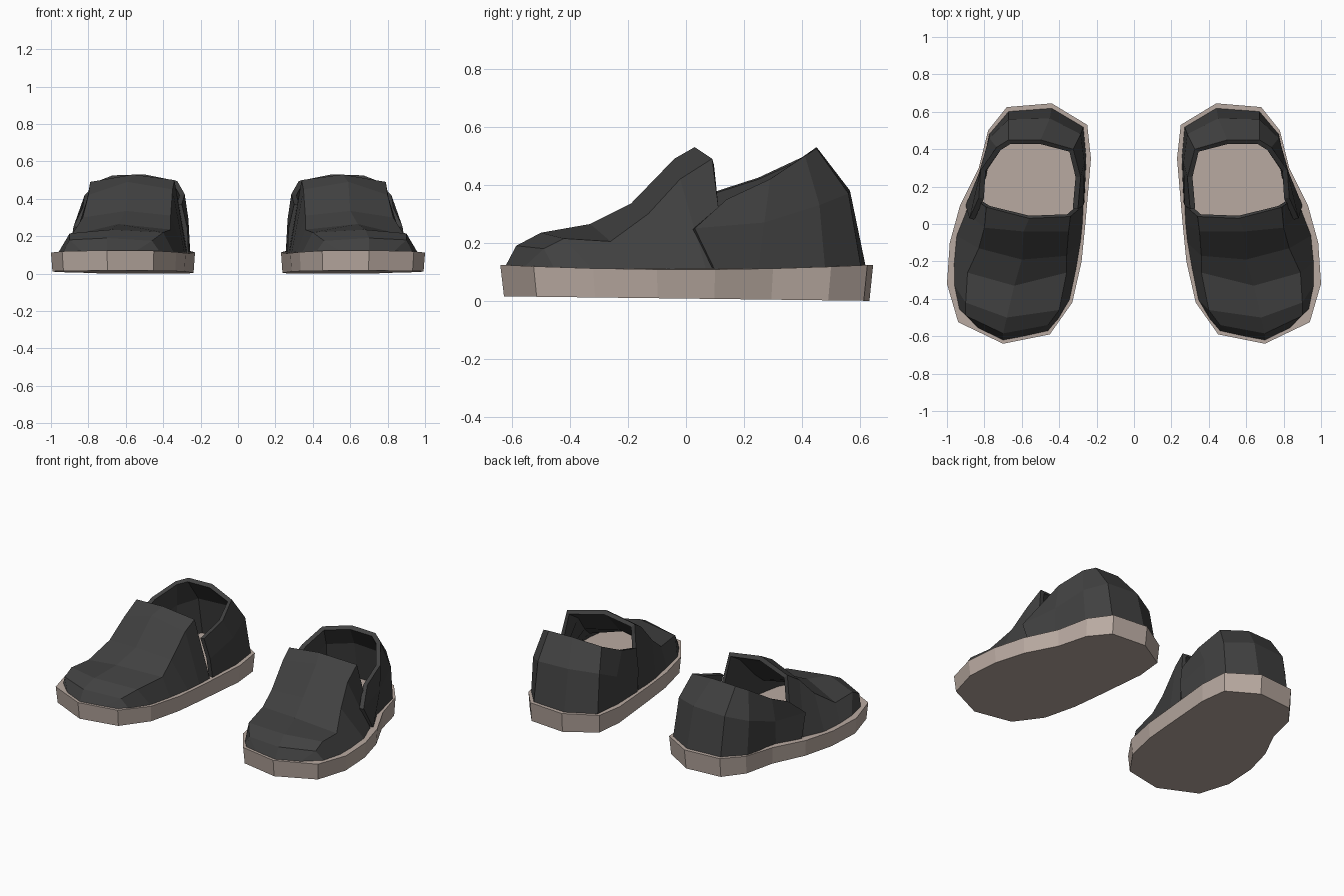
import bpy
import bmesh

cube = bpy.data.objects.get("Cube")
if cube:
    bpy.data.objects.remove(cube, do_unlink=True)


def make_material(name, color):
    mat = bpy.data.materials.new(name)
    mat.use_nodes = True
    mat.diffuse_color = color
    mat.node_tree.nodes["Principled BSDF"].inputs["Base Color"].default_value = color
    return mat


charcoal = make_material("charcoal upper", (.052, .052, .052, 1))
taupe = make_material("taupe rubber", (.485, .402, .356, 1))

WELT = .105       # height where the upper sinks into the sole
THICKNESS = .028  # thickness of the upper


def finish(name, bm, material, thickness=0):
    """Turn a bmesh into an object, thicken it inward and mirror it into a pair."""
    mesh = bpy.data.meshes.new(name)
    bm.to_mesh(mesh)
    bm.free()
    mesh.materials.append(material)
    obj = bpy.data.objects.new(name, mesh)
    bpy.context.collection.objects.link(obj)
    if thickness:
        shell = obj.modifiers.new("Thickness", 'SOLIDIFY')
        shell.thickness = thickness
        shell.offset = -1
    pair = obj.modifiers.new("Pair", 'MIRROR')
    pair.use_axis = (True, False, False)
    return obj


def sheet(name, rows):
    """Skin neighbouring rows of points with quads; flat points lie on the welt."""
    bm = bmesh.new()
    grid = [[bm.verts.new(p if len(p) == 3 else (*p, WELT)) for p in row]
            for row in rows]
    for low, high in zip(grid, grid[1:]):
        for j in range(len(low) - 1):
            bm.faces.new((low[j], low[j + 1], high[j + 1], high[j]))
    return finish(name, bm, charcoal, THICKNESS)


# Sole: outline running counterclockwise from the heel
outline = [(.44, .645), (.25, .53), (.23, .35), (.26, 0), (.28, -.2),
           (.33, -.42), (.45, -.59), (.7, -.64), (.94, -.525), (1, -.32),
           (.985, -.1), (.93, .1), (.83, .3), (.78, .5), (.68, .625)]


def sole_top(y):
    return .108 + .04 * y * y


def sole_bottom(y):
    return .008 - .012 * y


bm = bmesh.new()
upper_ring = [bm.verts.new((x, y, sole_top(y))) for x, y in outline]
lower_ring = [bm.verts.new((.61 + (x - .61) * .98, y * .98, sole_bottom(y)))
              for x, y in outline]
count = len(outline)
bm.faces.new(upper_ring)
bm.faces.new(lower_ring[::-1])
for i in range(count):
    k = (i + 1) % count
    bm.faces.new((lower_ring[i], lower_ring[k], upper_ring[k], upper_ring[i]))
finish("sole", bm, taupe)

# Vamp and tongue: cross-sections from toe to throat, inner side to outer side
sheet("vamp", [
    [(.46, -.58), (.57, -.605), (.7, -.63), (.82, -.57), (.93, -.51)],
    [(.41, -.52), (.46, -.54, .175), (.7, -.585, .19), (.9, -.49, .18), (.94, -.45)],
    [(.34, -.4), (.4, -.46, .22), (.68, -.5, .235), (.9, -.42, .215), (.965, -.32)],
    [(.31, -.25), (.36, -.26, .235), (.64, -.33, .265), (.89, -.26, .205), (.965, -.2)],
    [(.285, -.1), (.36, -.17, .31), (.6, -.19, .335), (.83, -.13, .3), (.95, -.06)],
    [(.275, 0), (.35, -.04, .45), (.59, -.04, .49), (.8, -.02, .42), (.9, .07)],
    [(.27, .1), (.34, .04, .5), (.56, .03, .53), (.79, .09, .49), (.86, .14)],
])

# Heel counter: welt, middle and collar, from the outer side round to the inner
sheet("heel_counter", [
    [(.9, .1), (.82, .25), (.775, .48), (.67, .605),
     (.44, .622), (.27, .52), (.255, .35), (.265, .12)],
    [(.88, .03, .25), (.83, .27, .27), (.775, .46, .33), (.67, .56, .37),
     (.45, .565, .38), (.285, .48, .36), (.265, .33, .29), (.27, .1, .24)],
    [(.83, .14, .35), (.82, .29, .42), (.735, .41, .5), (.67, .45, .525),
     (.5, .45, .53), (.325, .4, .495), (.285, .25, .425), (.3, .08, .37)],
])
